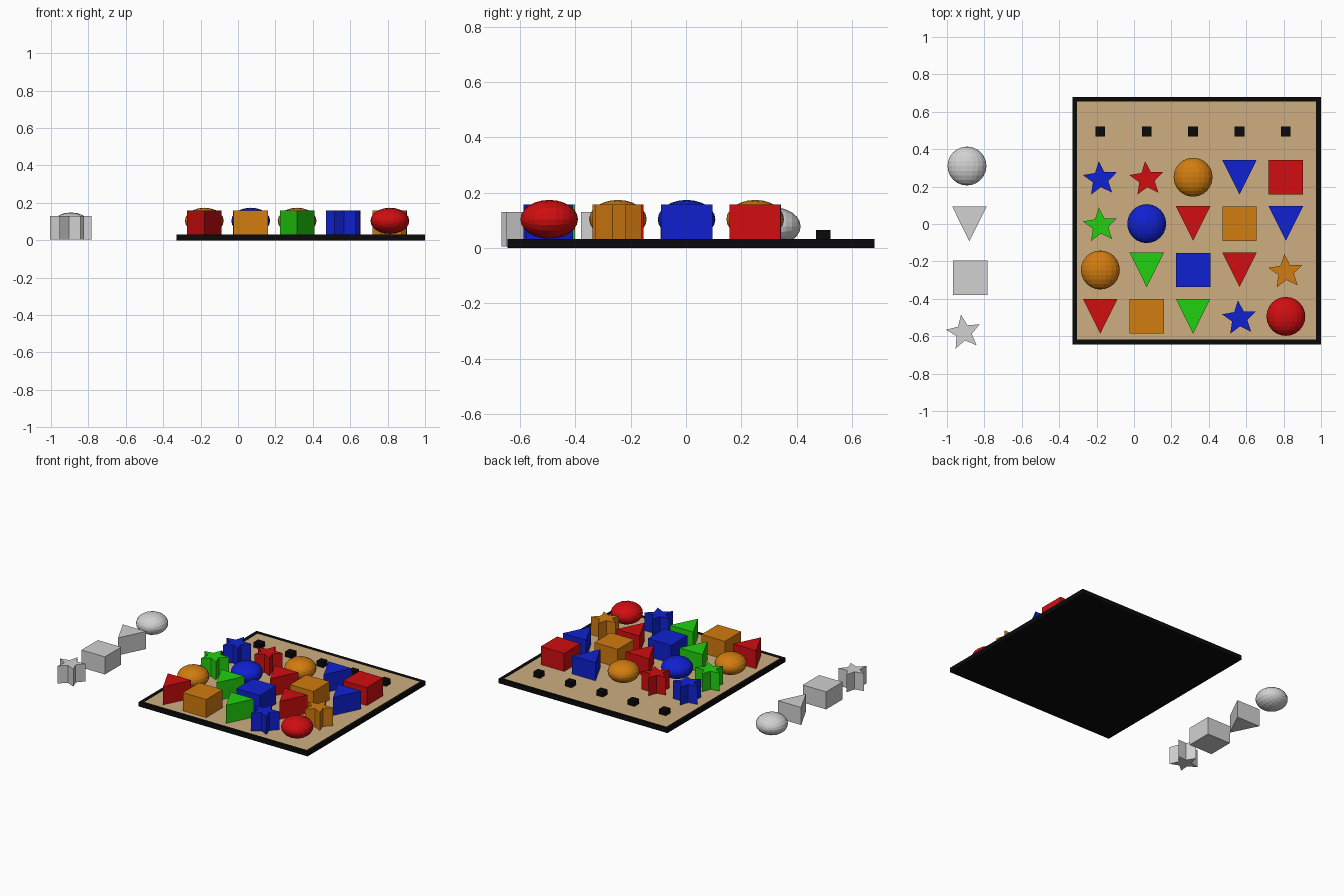
import bpy, bmesh, math
from mathutils import Matrix

cube = bpy.data.objects.get("Cube")
if cube:
    bpy.data.objects.remove(cube, do_unlink=True)


def material(name, rgb):
    mat = bpy.data.materials.new(name)
    mat.use_nodes = True
    mat.diffuse_color = (*rgb, 1)
    mat.node_tree.nodes["Principled BSDF"].inputs["Base Color"].default_value = (*rgb, 1)
    return mat


MATS = {
    "red": material("red", (0.64, 0.004, 0.005)),
    "orange": material("orange", (0.64, 0.2, 0.005)),
    "blue": material("blue", (0.005, 0.015, 0.64)),
    "green": material("green", (0.015, 0.64, 0.005)),
    "grey": material("light_grey", (0.64, 0.64, 0.64)),
    "black": material("black", (0.003, 0.003, 0.003)),
    "tan": material("tan", (0.62, 0.42, 0.22)),
}


def finish(bm, name, *colours):
    bmesh.ops.recalc_face_normals(bm, faces=bm.faces)
    mesh = bpy.data.meshes.new(name)
    bm.to_mesh(mesh)
    bm.free()
    for colour in colours:
        mesh.materials.append(MATS[colour])
    obj = bpy.data.objects.new(name, mesh)
    bpy.context.collection.objects.link(obj)
    return obj


def prism(name, colour, outline, x, y, bottom, top):
    bm = bmesh.new()
    face = bm.faces.new([bm.verts.new((x + px, y + py, bottom)) for px, py in outline])
    ext = bmesh.ops.extrude_face_region(bm, geom=[face])["geom"]
    verts = [g for g in ext if isinstance(g, bmesh.types.BMVert)]
    bmesh.ops.translate(bm, verts=verts, vec=(0, 0, top - bottom))
    return finish(bm, name, colour)


def ball(name, colour, x, y, z):
    bm = bmesh.new()
    bmesh.ops.create_uvsphere(bm, u_segments=20, v_segments=12, radius=1,
                              matrix=Matrix.Rotation(math.pi / 2, 4, "X"))
    bmesh.ops.scale(bm, verts=bm.verts, vec=(0.104, 0.104, 0.07))
    bmesh.ops.translate(bm, verts=bm.verts, vec=(x, y, z))
    return finish(bm, name, colour)


def square(r):
    return [(-r, -r), (r, -r), (r, r), (-r, r)]


def star(tilt, radius=0.096, inner=0.45):
    points = []
    for i in range(10):
        a = math.radians(90 + tilt + 36 * i)
        r = radius * (inner if i % 2 else 1)
        points.append((r * math.cos(a), r * math.sin(a)))
    return points


TRIANGLE = [(-0.092, 0.093), (0, -0.092), (0.092, 0.093)]


def piece(shape, colour, x, y, bottom, top, tilt=5):
    name = f"{colour}_{shape}"
    if shape == "ball":
        ball(name, colour, x, y, (bottom + top) / 2 + 0.011)
    elif shape == "star":
        prism(name, colour, star(tilt), x, y - 0.01, bottom, top)
    elif shape == "block":
        prism(name, colour, square(0.092), x, y, bottom, top)
    else:
        prism(name, colour, TRIANGLE, x, y, bottom, top)


# Board with a recessed tan playing surface
board = prism("board", "black", [(-0.33, -0.645), (1, -0.645), (1, 0.68), (-0.33, 0.68)],
              0, 0, 0, 0.032)
board.data.materials.append(MATS["tan"])
bm = bmesh.new()
bm.from_mesh(board.data)
floor = max(bm.faces, key=lambda f: f.calc_center_median().z)
bmesh.ops.inset_region(bm, faces=[floor], thickness=0.037)
bmesh.ops.translate(bm, verts=floor.verts, vec=(0, 0, -0.003))
floor.material_index = 1
bm.to_mesh(board.data)
bm.free()

# Rows of pieces, from back to front
ROWS = [
    "blue star, red star, orange ball, blue wedge, red block",
    "green star, blue ball, red wedge, orange block, blue wedge",
    "orange ball, green wedge, blue block, red wedge, orange star",
    "red wedge, orange block, green wedge, blue star, red ball",
]
for row, text in enumerate(ROWS):
    for col, item in enumerate(text.split(", ")):
        colour, shape = item.split()
        piece(shape, colour, -0.18 + 0.248 * col, 0.25 - 0.248 * row, 0.028, 0.158)

# Row of small pegs along the back
for col in range(5):
    prism("peg", "black", square(0.026), -0.18 + 0.248 * col, 0.495, 0.028, 0.065)

# Loose grey pieces beside the board
for shape, x, y in [("ball", -0.893, 0.31), ("wedge", -0.88, 0),
                    ("block", -0.875, -0.287), ("star", -0.91, -0.57)]:
    piece(shape, "grey", x, y, 0.005, 0.13, tilt=9)
